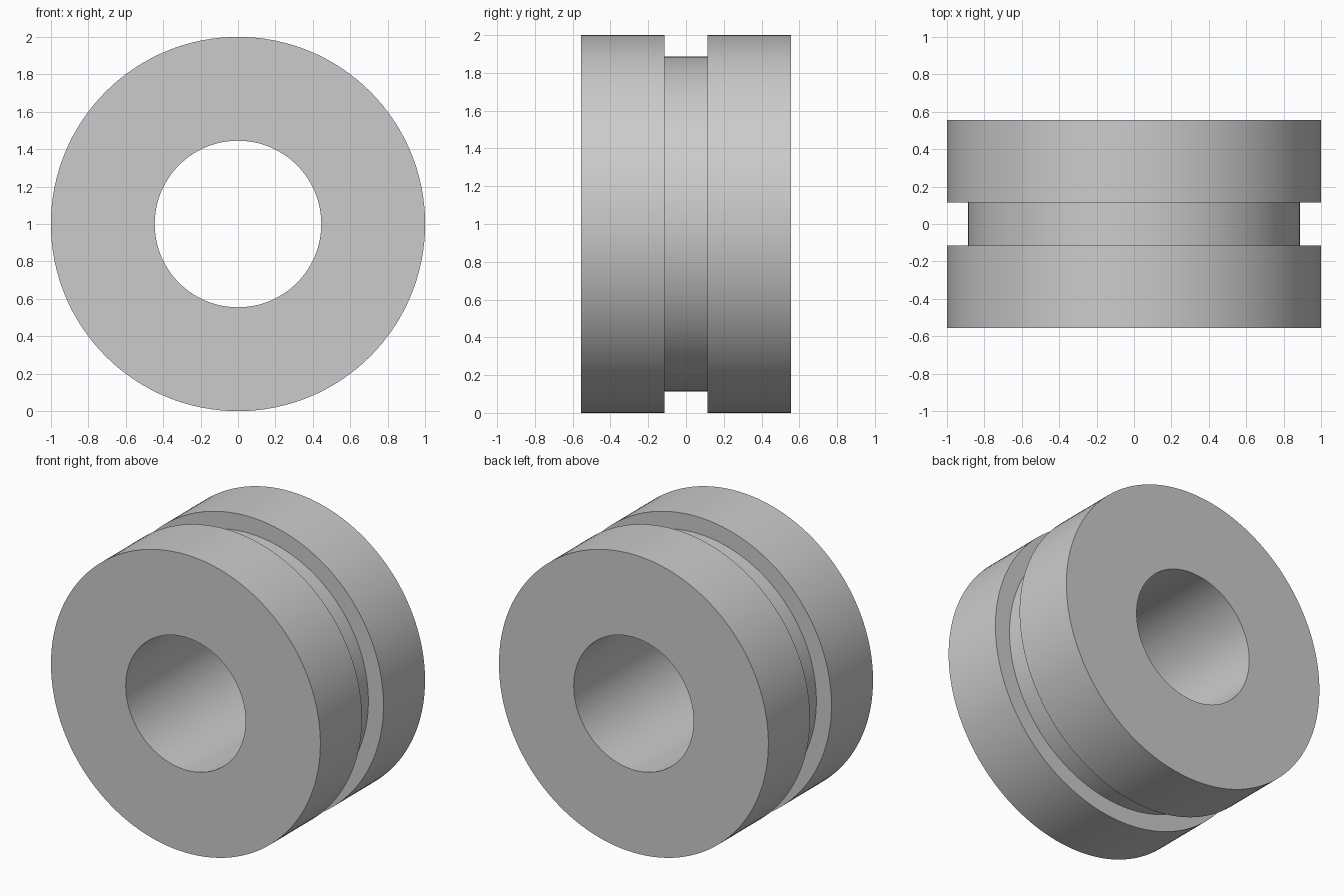
import bpy
import bmesh
import math
from mathutils import Matrix, Vector

cube = bpy.data.objects.get("Cube")
if cube:
    bpy.data.objects.remove(cube, do_unlink=True)

# Dimensions
SEGMENTS = 128
OUTER, GROOVE, BORE = 1.0, 0.888, 0.445
HALF_WIDTH, HALF_GROOVE = 0.555, 0.114

# Plain grey material
grey = bpy.data.materials.new("plain_grey")
grey.use_nodes = True
colour = (0.6, 0.6, 0.6, 1)
grey.diffuse_color = colour
grey.node_tree.nodes["Principled BSDF"].inputs["Base Color"].default_value = colour

# Closed cross-section (radius, y) of the bushing
half = [(BORE, HALF_WIDTH), (OUTER, HALF_WIDTH),
        (OUTER, HALF_GROOVE), (GROOVE, HALF_GROOVE)]
profile = half + [(r, -y) for r, y in reversed(half)]

# Revolve the section around the y axis
bm = bmesh.new()
verts = [bm.verts.new((r, y, 0)) for r, y in profile]
edges = [bm.edges.new((v, verts[(i + 1) % len(verts)])) for i, v in enumerate(verts)]
bmesh.ops.spin(bm, geom=verts + edges, cent=(0, 0, 0), axis=(0, 1, 0),
               angle=math.tau, steps=SEGMENTS, use_merge=False)
bmesh.ops.remove_doubles(bm, verts=bm.verts, dist=0.0001)
bmesh.ops.recalc_face_normals(bm, faces=bm.faces)
bmesh.ops.transform(bm, matrix=Matrix.Translation(Vector((0, 0, OUTER))), verts=bm.verts)

mesh = bpy.data.meshes.new("grooved_bushing")
bm.to_mesh(mesh)
bm.free()
mesh.materials.append(grey)
bushing = bpy.data.objects.new("grooved_bushing", mesh)
bpy.context.collection.objects.link(bushing)

# Smooth round walls with crisp rims
bpy.ops.object.select_all(action="DESELECT")
bushing.select_set(True)
bpy.context.view_layer.objects.active = bushing
bpy.ops.object.shade_smooth_by_angle(angle=math.radians(30))
